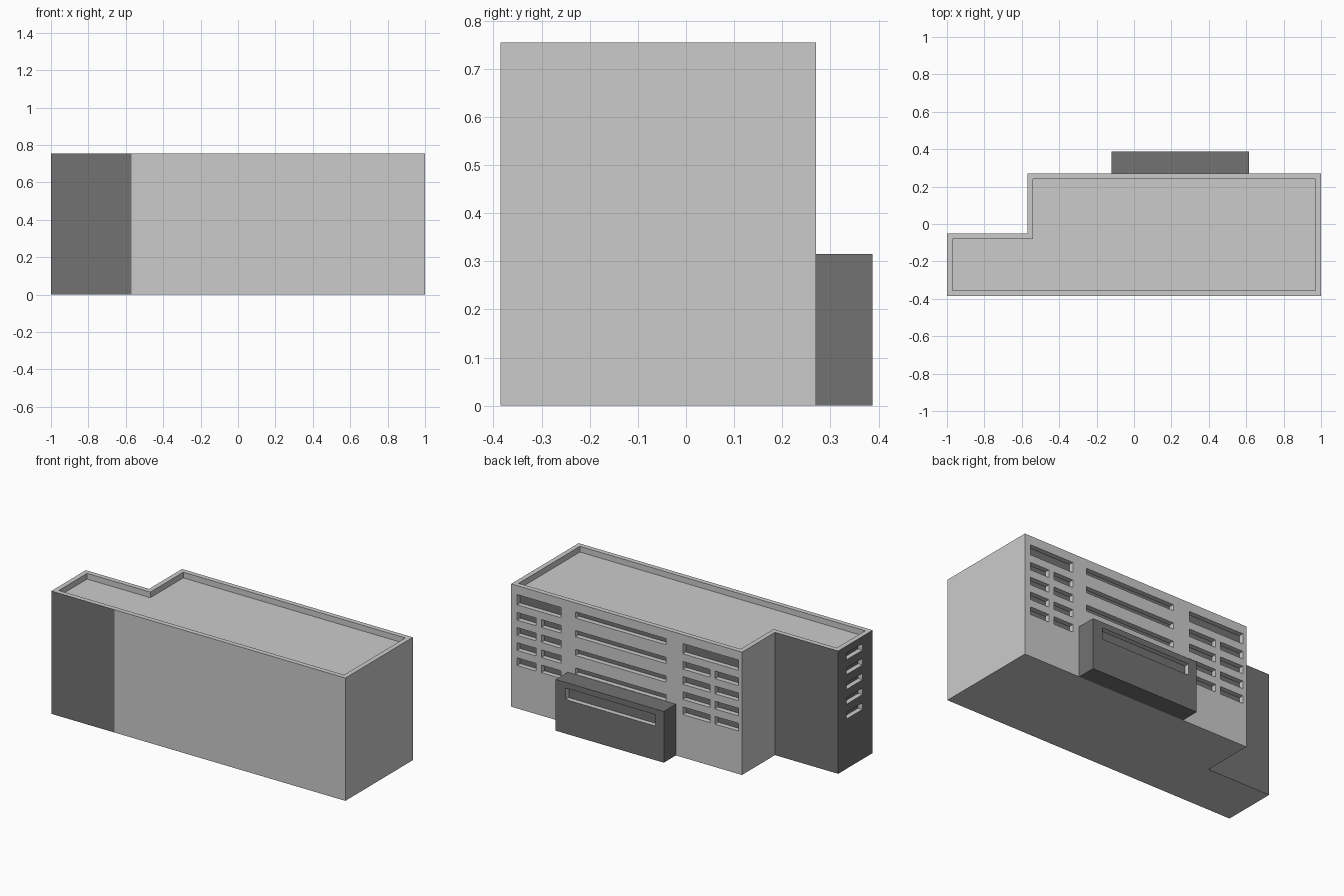
import bpy
import bmesh
from mathutils import Vector

if "Cube" in bpy.data.objects:
    bpy.data.objects.remove(bpy.data.objects["Cube"])


def material(name, v):
    m = bpy.data.materials.new(name)
    m.diffuse_color = (v, v, v, 1)
    m.use_nodes = True
    m.node_tree.nodes["Principled BSDF"].inputs["Base Color"].default_value = m.diffuse_color
    return m


MATS = [material("light_wall", 0.8), material("dark_wall", 0.17)]
H, DEPTH, OUT = 0.755, 0.03, 0.02
ROOF = H - 0.035
BACK, LEFT = 0.27, -1.0


def to_object(name, bm):
    bmesh.ops.recalc_face_normals(bm, faces=bm.faces)
    mesh = bpy.data.meshes.new(name)
    bm.to_mesh(mesh)
    bm.free()
    for m in MATS:
        mesh.materials.append(m)
    obj = bpy.data.objects.new(name, mesh)
    bpy.context.collection.objects.link(obj)
    return obj


def add_box(bm, lo, hi, dark_dir=None):
    """Box between two corners; the face pointing along dark_dir (or all) is dark."""
    lo, hi = Vector(lo), Vector(hi)
    verts = bmesh.ops.create_cube(bm, size=1)["verts"]
    for v in verts:
        v.co = Vector([l if c < 0 else h for c, l, h in zip(v.co, lo, hi)])
    faces = {f for v in verts for f in v.link_faces}
    for f in faces:
        f.normal_update()
        if dark_dir is None or f.normal.dot(Vector(dark_dir)) > 0.9:
            f.material_index = 1


def cut(obj, bm):
    """Recess the window boxes into a part."""
    cutter = to_object("window_cutter", bm)
    cutter.hide_render = True
    mod = obj.modifiers.new("windows", "BOOLEAN")
    mod.operation, mod.solver, mod.object = "DIFFERENCE", "EXACT", cutter
    bpy.context.view_layer.objects.active = obj
    bpy.ops.object.modifier_apply(modifier=mod.name)
    bpy.data.objects.remove(cutter)


def back_window(bm, x0, x1, top, height, y=BACK):
    add_box(bm, (x0, y - DEPTH, top - height), (x1, y + OUT, top), (0, -1, 0))


# Main building: L-shaped block with a parapet around a sunken roof
outer = [(-1, -.385), (-.57, -.385), (1, -.385), (1, .27), (-.57, .27), (-.57, -.05), (-1, -.05)]
inner = [(-.97, -.355), (-.54, -.355), (.97, -.355), (.97, .24), (-.54, .24), (-.54, -.08), (-.97, -.08)]
bm = bmesh.new()
rings = [[bm.verts.new((x, y, z)) for x, y in pts]
         for pts, z in ((outer, 0), (outer, H), (inner, H), (inner, ROOF))]
n = len(outer)
for level, (a, b) in enumerate(zip(rings, rings[1:])):
    for i in range(n):
        j = (i + 1) % n
        f = bm.faces.new((a[i], a[j], b[j], b[i]))
        # the walls of the side wing are dark
        if level == 0 and i in (0, 5, 6):
            f.material_index = 1
bm.faces.new(rings[0][::-1])
bm.faces.new(rings[-1])
building = to_object("building", bm)

# Rear windows: two stacked groups with a wide window on top
bm = bmesh.new()
for x0, x1, x2, x3 in ((.66, .795, .83, .96), (-.545, -.386, -.352, -.167)):
    back_window(bm, x0, x3, .70, .063)
    for row in range(4):
        for a, b in ((x0, x1), (x2, x3)):
            back_window(bm, a, b, .59 - row * .093, .047)
# Long strip windows in the middle
for row in range(4):
    back_window(bm, -.052, .562, .70 - row * .115, .038)
# Wing end windows
for row in range(5):
    top = .71 - row * .091
    add_box(bm, (LEFT - OUT, -.286, top - .04), (LEFT + DEPTH, -.129, top), (1, 0, 0))
cut(building, bm)

# Rear entrance block with one strip window
bm = bmesh.new()
add_box(bm, (-.12, .265, 0), (.615, .387, .315))
entrance = to_object("entrance_block", bm)
bm = bmesh.new()
back_window(bm, -.062, .547, .28, .07, y=.387)
cut(entrance, bm)
